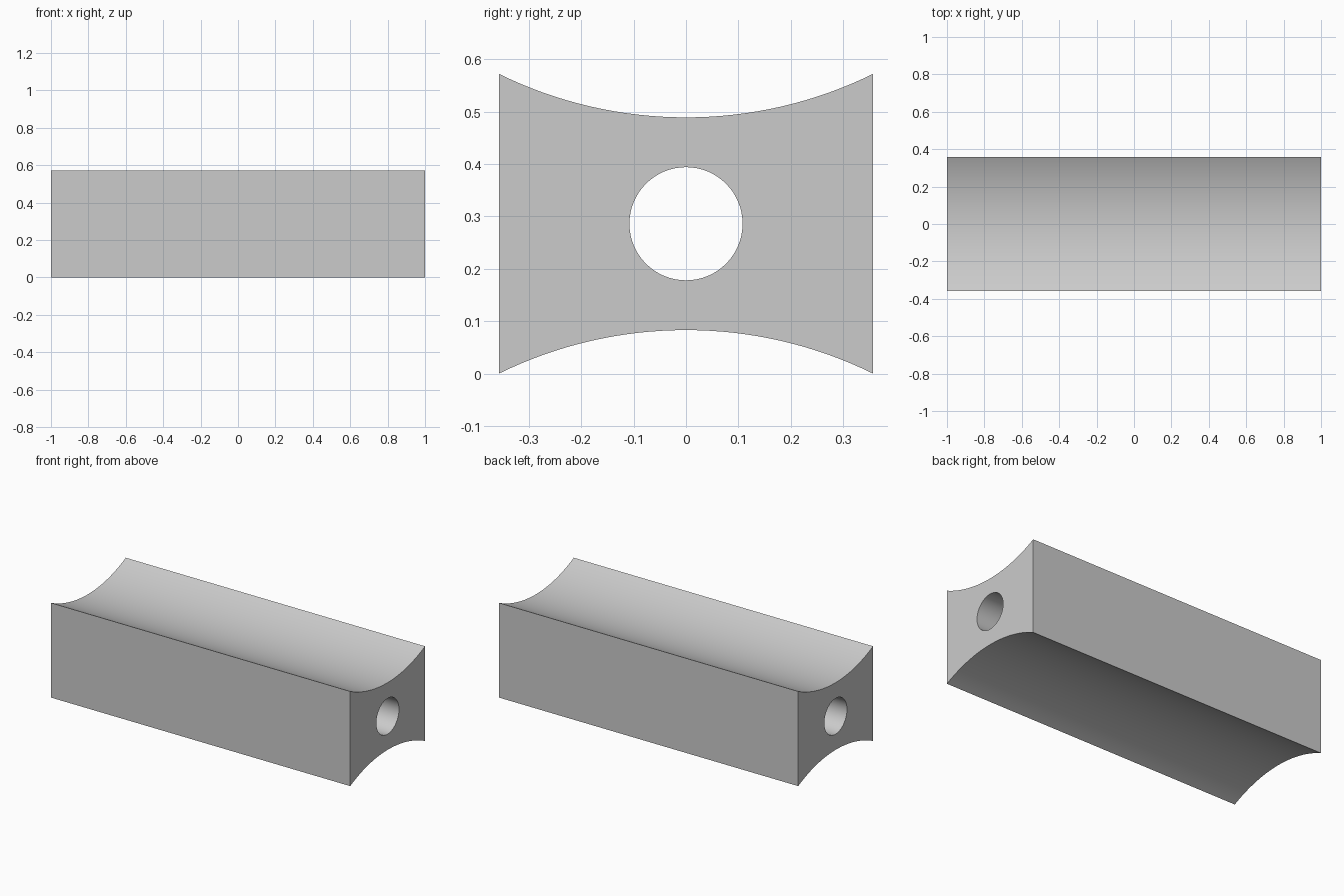
import bpy
import bmesh
from math import asin, sin, cos, pi

cube = bpy.data.objects.get("Cube")
if cube:
    bpy.data.objects.remove(cube, do_unlink=True)

HALF_LENGTH, HALF_WIDTH, HEIGHT = 1.0, 0.357, 0.572
SAG, HOLE_RADIUS = 0.083, 0.108
MID = HEIGHT / 2
ARC_STEPS, HOLE_STEPS = 32, 64

# Single grey material
grey = bpy.data.materials.new("light grey")
grey.use_nodes = True
colour = (0.6, 0.6, 0.6, 1)
grey.diffuse_color = colour
grey.node_tree.nodes["Principled BSDF"].inputs["Base Color"].default_value = colour

# Concave top arc, then the same arc turned half way round for the underside
radius = (HALF_WIDTH ** 2 + SAG ** 2) / (2 * SAG)
sweep = asin(HALF_WIDTH / radius)
angles = [sweep * (1 - 2 * i / ARC_STEPS) for i in range(ARC_STEPS + 1)]
top = [(radius * sin(a), MID - SAG + radius * (1 - cos(a))) for a in angles]
outline = top + [(-y, -z) for y, z in top]

# Round bore through the middle
turns = [2 * pi * i / HOLE_STEPS for i in range(HOLE_STEPS)]
bore = [(HOLE_RADIUS * cos(t), HOLE_RADIUS * sin(t)) for t in turns]

# Fill the section between outline and bore, then extrude along the length
bm = bmesh.new()
edges = []
for loop in (outline, bore):
    verts = [bm.verts.new((-HALF_LENGTH, y, z + MID)) for y, z in loop]
    edges += [bm.edges.new((v, verts[i - 1])) for i, v in enumerate(verts)]
bmesh.ops.triangle_fill(bm, edges=edges, use_beauty=True, normal=(-1, 0, 0))
extruded = bmesh.ops.extrude_face_region(bm, geom=bm.faces[:], use_keep_orig=True)
moved = [g for g in extruded["geom"] if isinstance(g, bmesh.types.BMVert)]
bmesh.ops.translate(bm, verts=moved, vec=(2 * HALF_LENGTH, 0, 0))
bmesh.ops.recalc_face_normals(bm, faces=bm.faces[:])

mesh = bpy.data.meshes.new("concave_bar")
bm.to_mesh(mesh)
bm.free()
mesh.materials.append(grey)
bar = bpy.data.objects.new("concave_bar", mesh)
bpy.context.collection.objects.link(bar)

# Smooth curves with crisp edges
bpy.ops.object.select_all(action="DESELECT")
bar.select_set(True)
bpy.context.view_layer.objects.active = bar
bpy.ops.object.shade_smooth_by_angle(angle=pi / 6)
